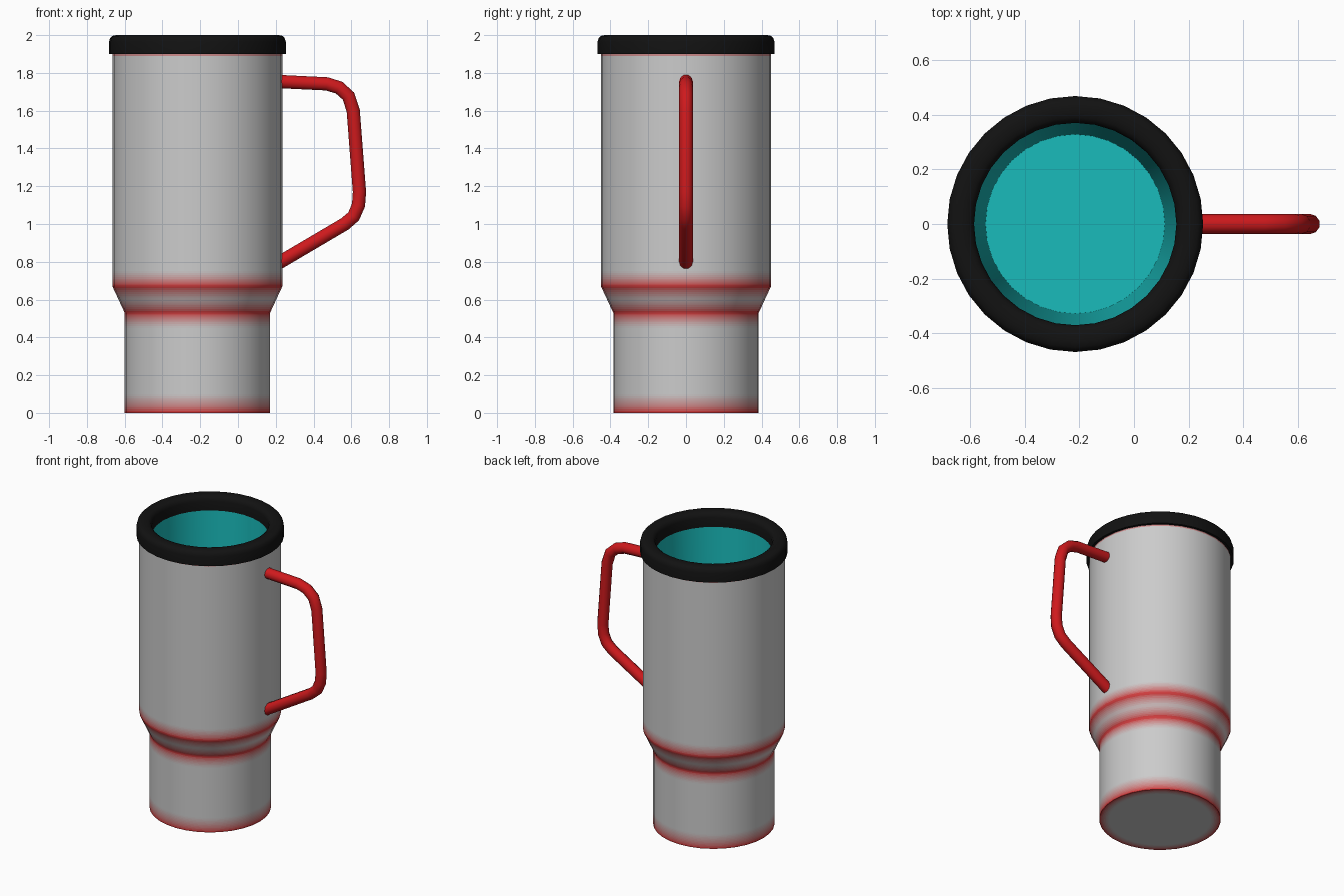
import bpy, bmesh, math

if "Cube" in bpy.data.objects:
    bpy.data.objects.remove(bpy.data.objects["Cube"])

AXIS_X = -0.215
SIDES = 32
GREY, RED = (0.6, 0.6, 0.6), (0.62, 0.01, 0.012)
TEAL, BLACK = (0.01, 0.5, 0.5), (0.006, 0.006, 0.006)
materials = {}


def material(color):
    key = tuple(round(c, 3) for c in color)
    if key not in materials:
        materials[key] = bpy.data.materials.new("paint_%d" % len(materials))
        materials[key].diffuse_color = (*key, 1)
    return materials[key]


def smooth(obj, angle):
    bpy.ops.object.select_all(action='DESELECT')
    obj.select_set(True)
    bpy.context.view_layer.objects.active = obj
    bpy.ops.object.shade_smooth_by_angle(angle=math.radians(angle))


def revolve(name, profile, color_at, angle=25, closed=False):
    """Spin (radius, z) points about the mug axis; colour each band."""
    bm = bmesh.new()
    rings = []
    for r, z in profile:
        if r == 0:
            rings.append([bm.verts.new((AXIS_X, 0, z))] * SIDES)
        else:
            rings.append([bm.verts.new((AXIS_X + r * math.cos(2 * math.pi * i / SIDES),
                                        r * math.sin(2 * math.pi * i / SIDES), z))
                          for i in range(SIDES)])
    mesh = bpy.data.meshes.new(name)
    slots = []
    count = len(profile)
    for k in range(count if closed else count - 1):
        a, b = rings[k], rings[(k + 1) % count]
        p, q = profile[k], profile[(k + 1) % count]
        mat = material(color_at((p[0] + q[0]) / 2, (p[1] + q[1]) / 2))
        if mat not in slots:
            slots.append(mat)
            mesh.materials.append(mat)
        for i in range(SIDES):
            j = (i + 1) % SIDES
            corners = list(dict.fromkeys((a[i], a[j], b[j], b[i])))
            bm.faces.new(corners).material_index = slots.index(mat)
    bm.to_mesh(mesh)
    bm.free()
    obj = bpy.data.objects.new(name, mesh)
    bpy.context.collection.objects.link(obj)
    smooth(obj, angle)
    return obj


def steps(p, q, n):
    return [(p[0] + (q[0] - p[0]) * i / n, p[1] + (q[1] - p[1]) * i / n) for i in range(n)]


# Soft red bands fading into the grey shell
def shell_color(r, z):
    bands = [(0.67, 0.08), (0.53, 0.08), (0.0, 0.1), (1.9, 0.012)]
    t = max(max(0, 1 - abs(z - c) / w) for c, w in bands)
    if z < 1e-4:
        t = max(0, 1 - (0.385 - r) / 0.06)
    return [g + (c - g) * t for g, c in zip(GREY, RED)]


# Outer shell: base, narrow foot, taper, wide upper part
shell = [(0, 0)]
for p, q, n in [((0.325, 0), (0.385, 0), 6), ((0.385, 0), (0.385, 0.1), 10),
                ((0.385, 0.1), (0.385, 0.45), 1), ((0.385, 0.45), (0.385, 0.53), 8),
                ((0.385, 0.53), (0.45, 0.67), 14), ((0.45, 0.67), (0.45, 0.75), 8),
                ((0.45, 0.75), (0.45, 1.89), 1), ((0.45, 1.89), (0.45, 1.91), 2)]:
    shell += steps(p, q, n)
revolve("mug_body", shell + [(0.45, 1.91)], shell_color, 35)

# Inner liner with flat floor
revolve("inner_liner", [(0.372, 1.93), (0.328, 0.06), (0, 0.06)], lambda r, z: TEAL, 40)

# Rounded rim ring
rim = [(0.37, 1.9), (0.468, 1.9), (0.468, 1.965), (0.462, 1.985), (0.45, 1.996), (0.43, 2.0),
       (0.41, 2.0), (0.39, 1.996), (0.376, 1.985), (0.37, 1.965)]
revolve("rim", rim, lambda r, z: BLACK, 40, closed=True)

# Bent tube handle
path = [(0.2, 1.755), (0.47, 1.742), (0.535, 1.722), (0.585, 1.677), (0.61, 1.6),
        (0.643, 1.17), (0.638, 1.10), (0.612, 1.04), (0.565, 1.0), (0.2, 0.785)]
curve = bpy.data.curves.new("handle", 'CURVE')
curve.dimensions = '3D'
curve.bevel_depth = 0.037
curve.bevel_resolution = 3
curve.use_fill_caps = True
spline = curve.splines.new('POLY')
spline.points.add(len(path) - 1)
for point, (x, z) in zip(spline.points, path):
    point.co = (x, 0, z, 1)
handle = bpy.data.objects.new("handle", curve)
bpy.context.collection.objects.link(handle)
bpy.ops.object.select_all(action='DESELECT')
handle.select_set(True)
bpy.context.view_layer.objects.active = handle
bpy.ops.object.convert(target='MESH')
handle = bpy.context.view_layer.objects.active
handle.data.materials.clear()
handle.data.materials.append(material(RED))
smooth(handle, 45)

# Consistent outward normals (the liner faces inward to the drink)
for obj in bpy.context.scene.objects:
    bm = bmesh.new()
    bm.from_mesh(obj.data)
    bmesh.ops.recalc_face_normals(bm, faces=bm.faces)
    if obj.name == "inner_liner":
        floor = min(bm.faces, key=lambda f: f.calc_center_median().z)
        if floor.normal.z < 0:
            bmesh.ops.reverse_faces(bm, faces=bm.faces)
    bm.to_mesh(obj.data)
    bm.free()

for m in bpy.data.materials:
    if m.users and not m.is_grease_pencil:
        m.use_nodes = True
        m.node_tree.nodes["Principled BSDF"].inputs["Base Color"].default_value = m.diffuse_color
